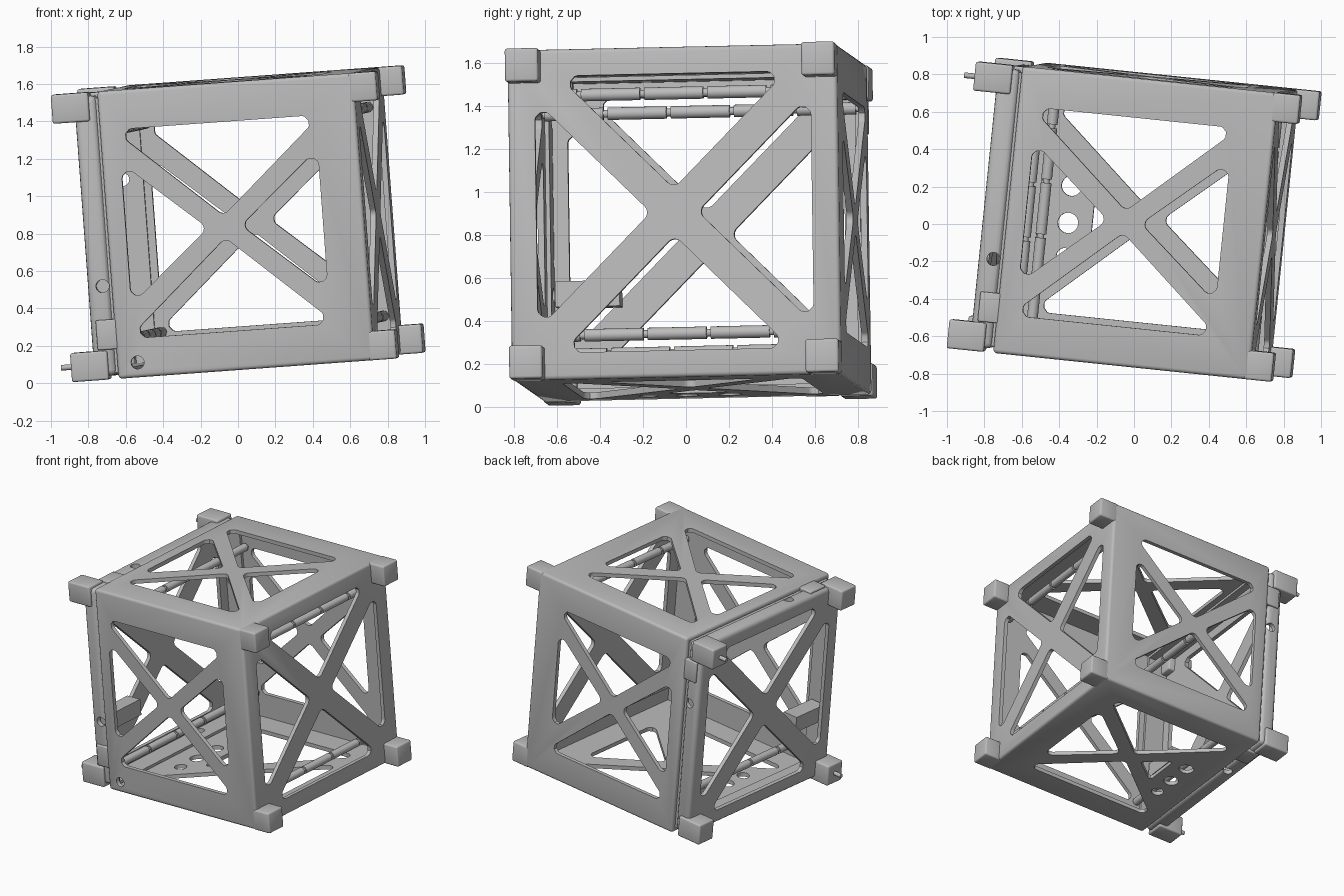
import bpy, bmesh, math
from mathutils import Matrix, Vector

old = bpy.data.objects.get("Cube")
if old:
    bpy.data.objects.remove(old)

# Tilted frame that the whole structure is built in
ex = Vector((1, -0.104, 0.073)).normalized()
ey = Vector((0.102, 1, 0.022))
ey = (ey - ex * ey.dot(ex)).normalized()
ez = ex.cross(ey)
FRAME = Matrix.Translation((0.125, 0.01, 0.862)) @ Matrix((ex, ey, ez)).transposed().to_4x4()

metal = bpy.data.materials.new("light grey metal")
metal.use_nodes = True
metal.diffuse_color = (0.5, 0.5, 0.5, 1)
metal.node_tree.nodes["Principled BSDF"].inputs["Base Color"].default_value = (0.5, 0.5, 0.5, 1)
parts = []


def finish(name, bm, keep=True):
    bmesh.ops.recalc_face_normals(bm, faces=bm.faces)
    me = bpy.data.meshes.new(name)
    bm.to_mesh(me)
    bm.free()
    me.materials.append(metal)
    ob = bpy.data.objects.new(name, me)
    bpy.context.collection.objects.link(ob)
    ob.matrix_world = FRAME
    if keep:
        parts.append(ob)
    return ob


def add_box(bm, lo, hi, bevel=0):
    lo, hi = Vector(lo), Vector(hi)
    m = Matrix.Translation((lo + hi) / 2) @ Matrix.Diagonal((*(hi - lo), 1))
    verts = bmesh.ops.create_cube(bm, size=1, matrix=m)["verts"]
    if bevel:
        edges = {e for v in verts for e in v.link_edges}
        bmesh.ops.bevel(bm, geom=list(edges), offset=bevel, segments=3,
                        profile=0.5, affect='EDGES')


def add_cylinder(bm, start, end, r, sides=20):
    a, b = Vector(start), Vector(end)
    turn = (b - a).to_track_quat('Z', 'Y').to_matrix().to_4x4()
    bmesh.ops.create_cone(bm, cap_ends=True, segments=sides, radius1=r, radius2=r,
                          depth=(b - a).length, matrix=Matrix.Translation((a + b) / 2) @ turn)


def rounded(points, r=0.04, steps=6):
    """Outline with its corners rounded to radius r."""
    pts = [Vector(p) for p in points]
    out = []
    for i, p in enumerate(pts):
        a, b = (pts[i - 1] - p).normalized(), (pts[(i + 1) % len(pts)] - p).normalized()
        half = a.angle(b) / 2
        centre = p + (a + b).normalized() * r / math.sin(half)
        p0, p1 = (p + d * r / math.tan(half) - centre for d in (a, b))
        for k in range(steps + 1):
            t = k / steps
            out.append(centre + (p0 * (1 - t) + p1 * t).normalized() * r)
    return out


def add_prism(bm, outline, place, lo, hi):
    """Extrude a 2D outline from depth lo to hi; place maps (u, v, depth) to space."""
    low = [bm.verts.new(place(p.x, p.y, lo)) for p in outline]
    high = [bm.verts.new(place(p.x, p.y, hi)) for p in outline]
    bm.faces.new(low)
    bm.faces.new(high[::-1])
    for i in range(len(low)):
        bm.faces.new((low[i - 1], low[i], high[i], high[i - 1]))


def cross_windows(cu, hu, hv, au, av, bu, bv):
    """Four triangles round an X: half sizes, apex offsets, base half widths."""
    side = {s: [(cu + s * au, 0), (cu + s * hu, bv), (cu + s * hu, -bv)] for s in (-1, 1)}
    ends = [[(cu, s * av), (cu + bu, s * hv), (cu - bu, s * hv)] for s in (-1, 1)]
    return side[-1], [side[1]] + ends


def cut(ob, *fills):
    """Subtract each cutter in turn and bake the result."""
    for fill in fills:
        bm = bmesh.new()
        fill(bm)
        cutter = finish("cutter", bm, keep=False)
        cutter.hide_render = True
        mod = ob.modifiers.new("cut", 'BOOLEAN')
        mod.operation, mod.solver, mod.object = 'DIFFERENCE', 'EXACT', cutter
        dg = bpy.context.evaluated_depsgraph_get()
        me = bpy.data.meshes.new_from_object(ob.evaluated_get(dg))
        ob.modifiers.remove(mod)
        ob.data = me
        bpy.data.objects.remove(cutter)


along_y = lambda u, v, d: (u, d, v)
along_z = lambda u, v, d: (u, v, d)
along_x = lambda u, v, d: (d, u, v)
near, rest = cross_windows(-0.12, 0.53, 0.56, 0.09, 0.06, 0.56, 0.38)
end_side, end_rest = cross_windows(0, 0.645, 0.645, 0.11, 0.11, 0.535, 0.535)
H, T = 0.77, 0.03


def front_back_windows(bm):
    for tri in [near] + rest:
        add_prism(bm, rounded(tri), along_y, -1, 1)


def top_bottom_windows(bm):
    for tri in rest:
        add_prism(bm, rounded(tri), along_z, -1, 1)
    add_prism(bm, rounded(near), along_z, 0, 1)
    # bottom window is partly filled by a drilled web
    add_prism(bm, rounded([(-0.21, 0), (-0.4, 0.16), (-0.4, -0.16)], 0.02), along_z, -1, 0)
    for y, r in ((0.13, 0.055), (-0.07, 0.055), (-0.25, 0.045)):
        add_cylinder(bm, (-0.53, y, -1), (-0.53, y, 0), r)
    add_cylinder(bm, (-0.64, -1, -0.69), (-0.64, -0.6, -0.69), 0.035)


def end_windows(lo, hi):
    def fill(bm):
        for tri in [end_side] + end_rest:
            add_prism(bm, rounded(tri), along_x, lo, hi)
    return fill


# Main chassis: thin box, open at one end, with cross-braced walls
bm = bmesh.new()
add_box(bm, (-0.75, -H, -H), (0.63, H, H), 0.02)
chassis = finish("chassis", bm)
cut(chassis,
    lambda b: add_box(b, (-0.9, T - H, T - H), (0.63 - T, H - T, H - T)),
    front_back_windows, top_bottom_windows, end_windows(0.3, 0.9))

# End cover: shallow flanged tray with a cross brace and side ports
C = 0.75


def ports(bm):
    for k in range(4):
        turn = Matrix.Rotation(k * math.pi / 2, 3, 'X')
        add_cylinder(bm, turn @ Vector((-0.8, -0.9, -0.27)),
                     turn @ Vector((-0.8, -0.7, -0.27)), 0.035)


bm = bmesh.new()
add_box(bm, (-0.88, -C, -C), (-0.76, C, C), 0.03)
cover = finish("end_cover", bm)
cut(cover,
    lambda b: add_box(b, (-0.88 + T, T - C, T - C), (-0.6, C - T, C - T)),
    end_windows(-1.1, -0.7), ports)

# Inner lip that joins the cover to the chassis
bm = bmesh.new()
add_box(bm, (-0.84, -0.735, -0.735), (-0.69, 0.735, 0.735))
lip = finish("joining_lip", bm)
cut(lip, lambda b: add_box(b, (-1, -0.715, -0.715), (0, 0.715, 0.715)), ports)

# Corner feet at both ends
for end, lo, hi in (("chassis", 0.6, 0.75), ("cover", -1.0, -0.8)):
    for sy, side in ((-1, "front"), (1, "back")):
        for sz, level in ((-1, "lower"), (1, "upper")):
            bm = bmesh.new()
            y, z = sorted((sy * 0.615, sy * H)), sorted((sz * 0.615, sz * H))
            add_box(bm, (lo, y[0], z[0]), (hi, y[1], z[1]), 0.012)
            finish(f"{end}_{side}_{level}_foot", bm)

# Tabs around the cover flange
for k in range(4):
    bm = bmesh.new()
    add_box(bm, (-0.85, -0.765, -0.61), (-0.74, -0.73, -0.45), 0.008)
    bm.transform(Matrix.Rotation(k * math.pi / 2, 4, 'X'))
    finish(f"flange_tab_{k + 1}", bm)

# Switch pins on two opposite cover feet
for s, name in ((-1, "front_pin"), (1, "back_pin")):
    bm = bmesh.new()
    add_cylinder(bm, (-1.06, s * 0.69, s * 0.69), (-0.98, s * 0.69, s * 0.69), 0.015)
    finish(name, bm)

# Connector housing behind the front port
bm = bmesh.new()
add_box(bm, (-0.85, -0.7, -0.33), (-0.73, -0.4, -0.21))
finish("connector_housing", bm)

# Board rods: thin core with spacer sleeves
for x in (-0.655, 0.54):
    for z in (-0.56, 0.56):
        bm = bmesh.new()
        add_cylinder(bm, (x, -0.75, z), (x, 0.75, z), 0.018)
        for k in range(5):
            y = -0.73 + 0.295 * k
            add_cylinder(bm, (x, y, z), (x, y + 0.275, z), 0.029)
        end, level = ("left" if x > 0 else "right"), ("upper" if z > 0 else "lower")
        finish(f"{end}_{level}_rod", bm)

bpy.ops.object.select_all(action='DESELECT')
for ob in parts:
    ob.select_set(True)
bpy.context.view_layer.objects.active = chassis
bpy.ops.object.shade_smooth_by_angle(angle=math.radians(35))
